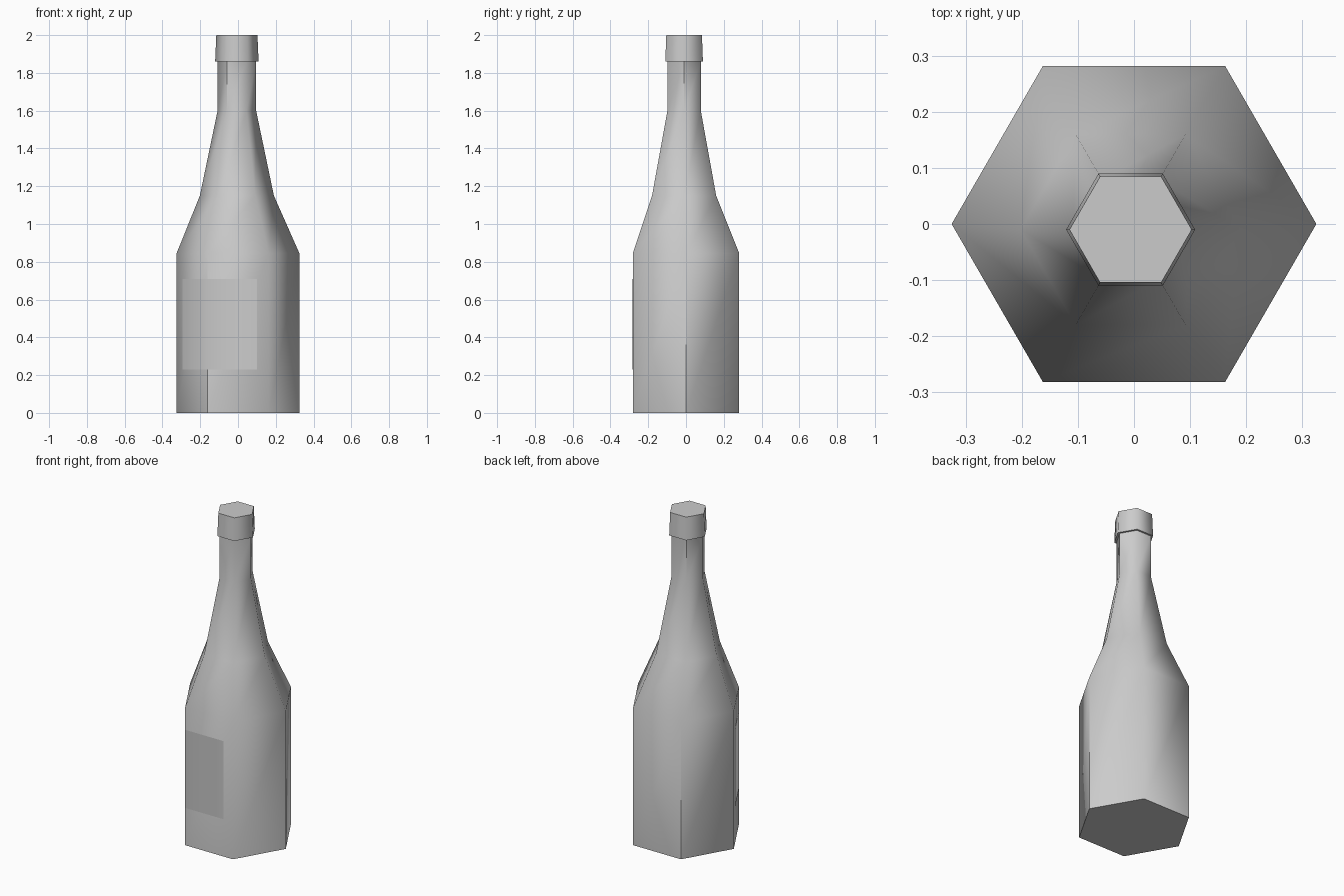
import bpy, bmesh, math
from mathutils import Vector

cube = bpy.data.objects.get("Cube")
if cube:
    bpy.data.objects.remove(cube, do_unlink=True)

SIDES = 6


def make_material(name, rgb):
    mat = bpy.data.materials.new(name)
    mat.use_nodes = True
    mat.diffuse_color = (*rgb, 1)
    mat.node_tree.nodes["Principled BSDF"].inputs["Base Color"].default_value = (*rgb, 1)
    return mat


grey = make_material("light grey", (0.6, 0.6, 0.6))


def finish(bm, name):
    mesh = bpy.data.meshes.new(name)
    bm.to_mesh(mesh)
    bm.free()
    mesh.materials.append(grey)
    obj = bpy.data.objects.new(name, mesh)
    bpy.context.collection.objects.link(obj)
    return obj


def hex_lathe(name, rings, straight=()):
    """Stack six-sided rings (x, y, z, radius); straight spans get creased on every other edge."""
    bm = bmesh.new()
    loops = []
    for x, y, z, r in rings:
        loops.append([bm.verts.new((x + r * math.cos(k * math.tau / SIDES),
                                    y + r * math.sin(k * math.tau / SIDES), z))
                      for k in range(SIDES)])
    for low, high in zip(loops, loops[1:]):
        for k in range(SIDES):
            n = (k + 1) % SIDES
            bm.faces.new((low[k], low[n], high[n], high[k])).smooth = True
    for cap in (loops[0][::-1], loops[-1]):
        face = bm.faces.new(cap)
        for edge in face.edges:
            edge.smooth = False
    for i in straight:
        for k in range(0, SIDES, 2):
            bm.edges.get((loops[i][k], loops[i + 1][k])).smooth = False
    return finish(bm, name)


# Bottle: straight body, two-stage shoulder and straight neck
NX, NY = -0.006, -0.01
hex_lathe("bottle_body", [
    (0, 0, 0, 0.325),
    (0, 0, 0.845, 0.325),
    (NX, NY, 1.15, 0.196),
    (NX, NY, 1.6, 0.102),
    (NX, NY, 1.86, 0.102),
], straight=(0, 3))

# Cap: slightly tapered band closing the neck
hex_lathe("cap", [(NX, NY, 1.86, 0.115), (NX, NY, 2.0, 0.109)])

# Label: thin sheet wrapped around the front corner
R = 0.327
corner = Vector((-R / 2, -R * math.sqrt(3) / 2))
side = Vector((-R, 0))
left_end = corner.lerp(side, 0.79)
right_end = Vector((0.1, corner.y))
bm = bmesh.new()
columns = [[bm.verts.new((p.x, p.y, z)) for z in (0.23, 0.71)]
           for p in (left_end, corner, right_end)]
for a, b in zip(columns, columns[1:]):
    bm.faces.new((a[0], b[0], b[1], a[1])).smooth = True
finish(bm, "label")
